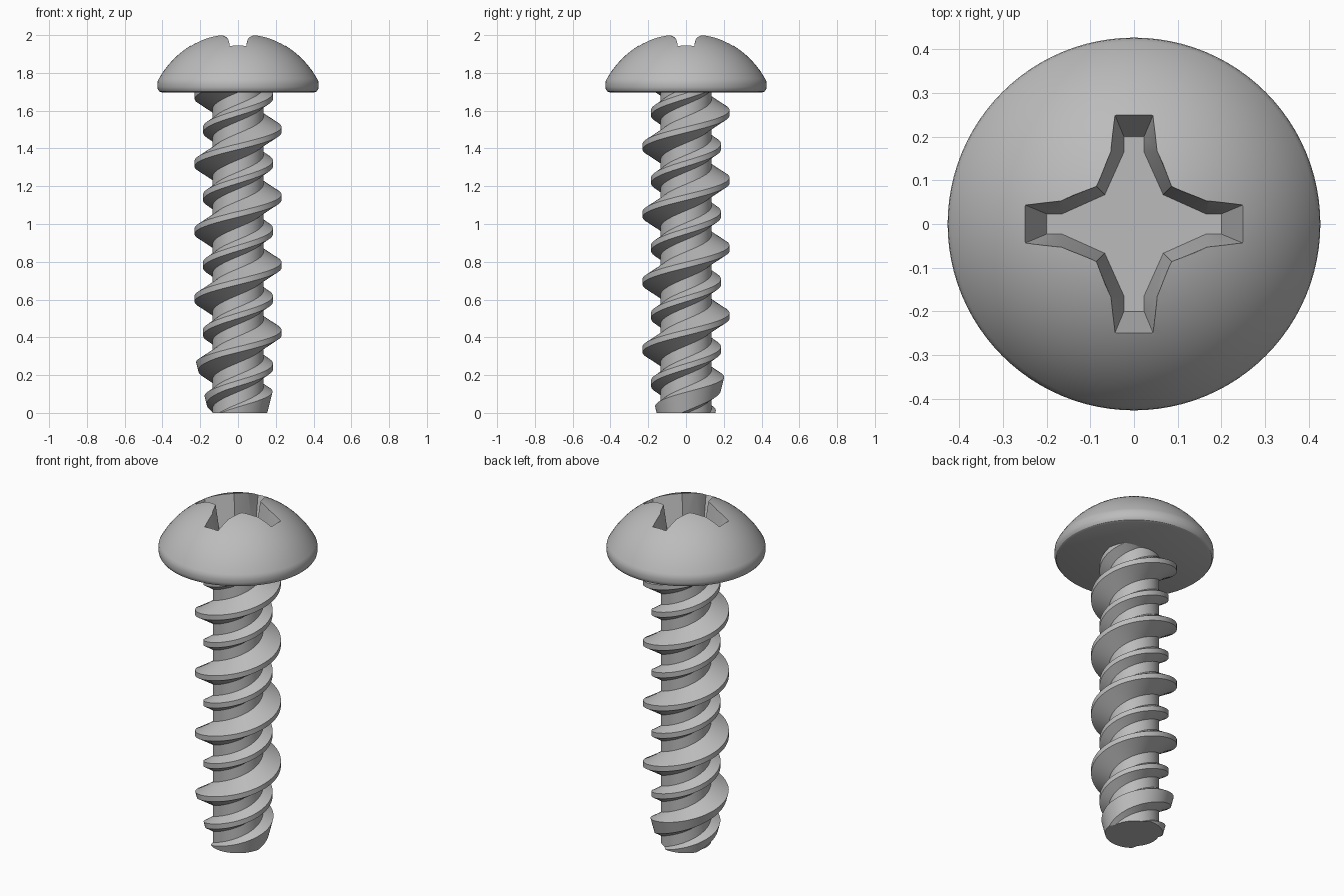
import bpy, bmesh, math
from mathutils import Vector, Matrix

cube = bpy.data.objects.get("Cube")
if cube:
    bpy.data.objects.remove(cube, do_unlink=True)

SEG = 96
steel = bpy.data.materials.new("grey steel")
steel.use_nodes = True
GREY = (0.5, 0.5, 0.5, 1)
steel.diffuse_color = GREY
steel.node_tree.nodes["Principled BSDF"].inputs["Base Color"].default_value = GREY


def make_object(name, bm):
    bmesh.ops.recalc_face_normals(bm, faces=bm.faces)
    mesh = bpy.data.meshes.new(name)
    bm.to_mesh(mesh)
    bm.free()
    mesh.materials.append(steel)
    obj = bpy.data.objects.new(name, mesh)
    bpy.context.collection.objects.link(obj)
    return obj


def select_only(obj):
    bpy.ops.object.select_all(action='DESELECT')
    obj.select_set(True)
    bpy.context.view_layer.objects.active = obj


# Threaded shank: a high and a low thread wound together, tapered at the tip
PITCH, PHASE, CORE = 0.358, 0.425, 0.135
TIP_R, TIP_SLOPE = 0.155, 0.25
CREST = 0.015                                   # half width of the crest
THREADS = [(0.0, 0.23, 0.07), (0.5, 0.185, 0.045)]  # turn offset, radius, half base


def flank_top(z_base, width, height):
    """Top of a flank, lowered to where it meets the tip cone."""
    t = (TIP_R + TIP_SLOPE * z_base - CORE) / (height - TIP_SLOPE * width)
    t = min(max(t, 0.02), 1)
    return CORE + t * height, z_base + t * width


def tooth_profile(turn):
    points = []
    for offset, radius, half in THREADS:
        z = PHASE + PITCH * (turn + offset)
        rise = half - CREST
        points += [(CORE, z - half),
                   flank_top(z - half, rise, radius - CORE),
                   flank_top(z + half, -rise, radius - CORE),
                   (CORE, z + half)]
    return points


bm = bmesh.new()
columns = []
for i in range(-3 * SEG, 5 * SEG):
    turn = i / SEG
    ang = 2 * math.pi * (i % SEG) / SEG
    profile = tooth_profile(turn) + tooth_profile(turn + 1)[:1]
    columns.append([bm.verts.new((r * math.cos(ang), r * math.sin(ang), z))
                    for r, z in profile])
for a, b in zip(columns, columns[1:]):
    for k in range(len(a) - 1):
        bm.faces.new((a[k], b[k], b[k + 1], a[k + 1]))
bmesh.ops.remove_doubles(bm, verts=bm.verts, dist=1e-5)
for height, normal in ((0, -1), (1.72, 1)):
    cut = bmesh.ops.bisect_plane(bm, geom=bm.verts[:] + bm.edges[:] + bm.faces[:],
                                 plane_co=(0, 0, height), plane_no=(0, 0, normal),
                                 clear_outer=True)
    rim = [e for e in cut["geom_cut"] if isinstance(e, bmesh.types.BMEdge)]
    bmesh.ops.edgenet_fill(bm, edges=rim)
shank = make_object("threaded_shank", bm)

# Domed head: spun profile with a rounded lower rim
DOME_R, APEX = 0.48, 2.015
profile = []
for i in range(17):
    r = 0.418 * i / 16
    profile.append((r, APEX - DOME_R + math.sqrt(DOME_R ** 2 - r * r)))
profile += [(0.425, 1.757), (0.427, 1.742), (0.427, 1.725), (0.424, 1.712),
            (0.417, 1.702), (0.405, 1.697), (0, 1.697)]
bm = bmesh.new()
verts = [bm.verts.new((r, 0, z)) for r, z in profile]
edges = [bm.edges.new(pair) for pair in zip(verts, verts[1:])]
bmesh.ops.spin(bm, geom=verts + edges, cent=(0, 0, 0), axis=(0, 0, 1),
               angle=2 * math.pi, steps=SEG)
bmesh.ops.remove_doubles(bm, verts=bm.verts, dist=1e-5)
head = make_object("domed_head", bm)

# Tapered cross recess cutter: one arm outline repeated four times
ARM_LOW = [(0.2, -0.023), (0.2, 0.023), (0.165, 0.023), (0.067, 0.067), (0.023, 0.165)]
ARM_HIGH = [(0.286, -0.059), (0.286, 0.059), (0.167, 0.064), (0.091, 0.091), (0.064, 0.167)]
bm = bmesh.new()
rings = []
for arm, z in ((ARM_LOW, 1.8), (ARM_HIGH, 2.05)):
    ring = []
    for quarter in range(4):
        spin = Matrix.Rotation(quarter * math.pi / 2, 3, 'Z')
        ring += [bm.verts.new(spin @ Vector((x, y, z))) for x, y in arm]
    bm.faces.new(ring)
    rings.append(ring)
low, high = rings
for k in range(len(low)):
    n = (k + 1) % len(low)
    bm.faces.new((low[k], low[n], high[n], high[k]))
cutter = make_object("recess_cutter", bm)
cutter.hide_render = True

recess = head.modifiers.new("cross recess", 'BOOLEAN')
recess.operation = 'DIFFERENCE'
recess.solver = 'EXACT'
recess.object = cutter
select_only(head)
bpy.ops.object.modifier_apply(modifier=recess.name)
bpy.data.objects.remove(cutter, do_unlink=True)

# Smooth curved surfaces, keep thread and recess edges crisp
for obj in (shank, head):
    select_only(obj)
    bpy.ops.object.shade_smooth_by_angle(angle=math.radians(30))
